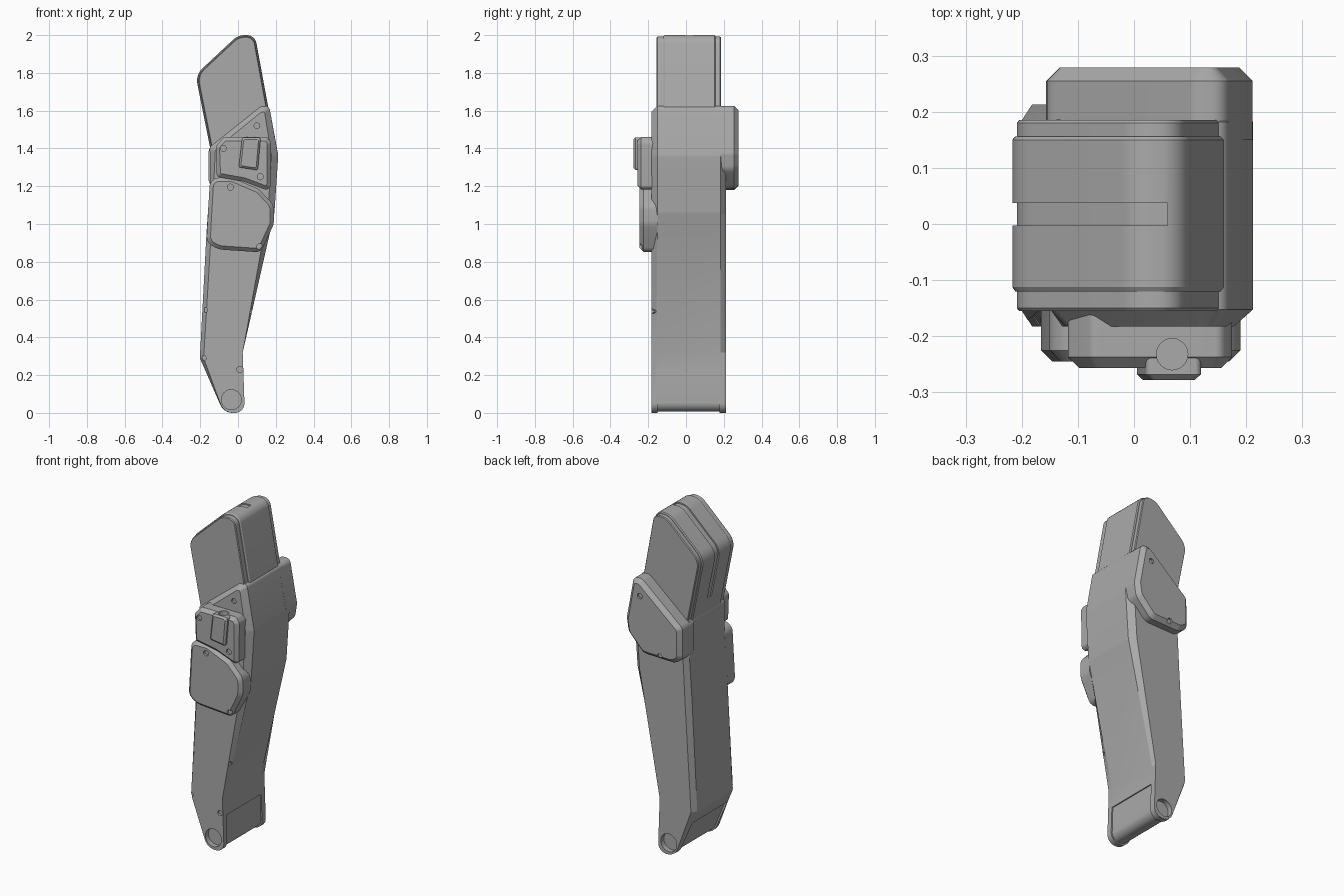
import bpy, bmesh, math
from mathutils import Vector, Matrix

if "Cube" in bpy.data.objects:
    bpy.data.objects.remove(bpy.data.objects["Cube"], do_unlink=True)

grey = bpy.data.materials.new("mid grey")
grey.use_nodes = True
grey.diffuse_color = (0.4, 0.4, 0.4, 1)
grey.node_tree.nodes["Principled BSDF"].inputs["Base Color"].default_value = (0.4, 0.4, 0.4, 1)


def rounded(corners, steps=6):
    """Corners (x, z, radius), counter-clockwise, to a rounded outline."""
    out = []
    n = len(corners)
    for i, (x, z, r) in enumerate(corners):
        p = Vector((x, z))
        a, b = Vector(corners[i - 1][:2]) - p, Vector(corners[(i + 1) % n][:2]) - p
        if r <= 0:
            out.append(p)
            continue
        half = a.angle(b) / 2
        t = min(r / math.tan(half), 0.47 * a.length, 0.47 * b.length)
        start, end = p + a.normalized() * t, p + b.normalized() * t
        centre = p + (a.normalized() + b.normalized()).normalized() * t / math.cos(half)
        rad = (start - centre).length
        for k in range(steps + 1):
            d = (start - centre).lerp(end - centre, k / steps)
            out.append(centre + d.normalized() * rad)
    return out


def offset(corners, d):
    """Move every edge of the outline inward by d."""
    out = []
    n = len(corners)
    for i, (x, z, r) in enumerate(corners):
        p = Vector((x, z))
        e1 = (p - Vector(corners[i - 1][:2])).normalized()
        e2 = (Vector(corners[(i + 1) % n][:2]) - p).normalized()
        n1, n2 = Vector((-e1.y, e1.x)), Vector((-e2.y, e2.x))
        q = p + (n1 + n2) * d / (1 + n1.dot(n2))
        out.append((q.x, q.y, r and max(r - d, 0.01)))
    return out


def loft(name, rings):
    """Skin rounded outlines placed at successive y positions."""
    bm = bmesh.new()
    loops = [[bm.verts.new((p.x, y, p.y)) for p in rounded(c)] for y, c in rings]
    n = len(loops[0])
    for a, b in zip(loops, loops[1:]):
        for i in range(n):
            j = (i + 1) % n
            bm.faces.new((a[i], a[j], b[j], b[i]))
    bm.faces.new(loops[0])
    bm.faces.new(loops[-1][::-1])
    bmesh.ops.recalc_face_normals(bm, faces=bm.faces)
    return finish(name, bm)


def finish(name, bm):
    me = bpy.data.meshes.new(name)
    bm.to_mesh(me)
    bm.free()
    me.materials.append(grey)
    ob = bpy.data.objects.new(name, me)
    bpy.context.collection.objects.link(ob)
    return ob


def cut(ob, cutter):
    cutter.hide_render = True
    cutter.hide_set(True)
    cutter.display_type = 'WIRE'
    m = ob.modifiers.new("cut", 'BOOLEAN')
    m.object = cutter
    m.solver = 'EXACT'


def drill(ob, holes, depth=0.012):
    """Blind holes (x, y, z, radius) along y."""
    bm = bmesh.new()
    for x, y, z, r in holes:
        mat = Matrix.Translation((x, y, z)) @ Matrix.Rotation(math.pi / 2, 4, 'X')
        bmesh.ops.create_cone(bm, cap_ends=True, segments=24, radius1=r, radius2=r,
                              depth=2 * depth, matrix=mat)
    cut(ob, finish(ob.name + "_holes", bm))


# Upper limb: wide core with slightly smaller side shells
UPPER = [(0, 1.3, 0), (0.2, 1.4, 0), (0.09, 2.0, 0.07), (0.0, 2.0, 0.09),
         (-0.225, 1.79, 0.09), (-0.147, 1.4, 0)]
shell = offset(UPPER, 0.008)
core = loft("upper_core", [(-0.12, offset(UPPER, 0.005)), (-0.112, UPPER), (0.15, UPPER),
                           (0.156, offset(UPPER, 0.005))])
loft("upper_shell", [(-0.155, offset(UPPER, 0.012)), (-0.15, shell), (0.18, shell),
                     (0.185, offset(UPPER, 0.012))])

# Shallow slot running over the top and down the right side
top, shoulder = shell[3], shell[4]
slot = [(0.06, top[1], 0), (0.06, 2.1, 0), (-0.4, 2.1, 0), (-0.4, 1.5, 0),
        (-0.158, 1.5, 0), shoulder, top]
cut(core, loft("slot_cutter", [(-0.003, slot), (0.037, slot)]))

# Lower limb: corners (x, z, radius, chamfer shift in x, chamfer shift in z)
LOWER = [(-0.075, 0, 0.07, 0, 0), (0.036, 0, 0.06, 0, 0), (0.025, 0.32, 0, 0, 0),
         (0.193, 1.06, 0.08, -0.035, 0), (0.213, 1.36, 0.08, -0.035, 0),
         (0.165, 1.625, 0.03, -0.025, -0.03), (0.12, 1.625, 0.03, 0, -0.035),
         (-0.15, 1.41, 0.03, 0.03, -0.015), (-0.147, 1.24, 0.05, 0.02, 0),
         (-0.167, 0.95, 0.05, 0.025, 0), (-0.202, 0.29, 0.02, 0.02, 0)]
full = [c[:3] for c in LOWER]
face = [(x + dx, z + dz, r) for x, z, r, dx, dz in LOWER]
lower = loft("lower_limb", [(-0.183, face), (-0.152, full), (0.182, full), (0.213, face)])

# Recessed band wrapping the foot joint
inner = offset(full, 0.008)
band = [(-0.153, 0.21, 0), inner[0], inner[1], (0.022, 0.21, 0), (0.3, 0.21, 0),
        (0.3, -0.1, 0), (-0.4, -0.1, 0), (-0.4, 0.21, 0)]
cut(lower, loft("foot_band_cutter", [(-0.152, band), (0.178, band)]))
drill(lower, [(-0.035, -0.183, 0.07, 0.053), (-0.035, 0.213, 0.07, 0.053)], 0.03)
drill(lower, [(-0.175, -0.178, 0.545, 0.014), (0.06, -0.17, 0.54, 0.015),
              (-0.183, -0.183, 0.29, 0.014), (0.01, -0.183, 0.23, 0.016),
              (0.1, -0.183, 1.52, 0.015)])


def cover(name, corners, y0, y1, chamfer):
    s = math.copysign(chamfer, y1 - y0)
    return loft(name, [(y0, corners), (y1 - s, corners), (y1, offset(corners, chamfer))])


# Back cover
BACK = [(-0.1, 1.18, 0.05), (0.1, 1.185, 0.06), (0.2, 1.29, 0.06), (0.212, 1.37, 0.05),
        (0.165, 1.625, 0.04), (0.11, 1.625, 0.05), (-0.155, 1.4, 0.04), (-0.157, 1.21, 0.05)]
back = cover("back_cover", BACK, 0.15, 0.279, 0.024)
drill(back, [(0.11, 0.279, 1.53, 0.016), (-0.02, 0.279, 1.205, 0.016)])

# Knee cover on the front
KNEE = [(-0.1, 0.865, 0.1), (0.12, 0.85, 0.04), (0.19, 1.0, 0.09), (0.19, 1.1, 0.07),
        (0.11, 1.185, 0.06), (-0.03, 1.245, 0.08), (-0.148, 1.245, 0.05), (-0.168, 0.9, 0.07)]
knee = cover("knee_cover", KNEE, -0.15, -0.245, 0.02)
drill(knee, [(-0.04, -0.245, 1.195, 0.016), (0.115, -0.245, 0.88, 0.016)])

# Hip plate, with a port in its top edge
PLATE = [(-0.112, 1.25, 0.015), (0.03, 1.225, 0.04), (0.15, 1.18, 0.02), (0.172, 1.195, 0.02),
         (0.175, 1.43, 0.03), (0.155, 1.46, 0.02), (-0.075, 1.46, 0.02), (-0.118, 1.41, 0.02)]
plate = cover("hip_plate", PLATE, -0.15, -0.257, 0.02)
drill(plate, [(-0.078, -0.257, 1.4, 0.016), (0.118, -0.257, 1.25, 0.016)])

# Latch block on the plate
LATCH = [(0.004, 1.3, 0.01), (0.105, 1.285, 0.01), (0.12, 1.458, 0.01), (0.022, 1.458, 0.01)]
latch = cover("latch_block", LATCH, -0.22, -0.278, 0.01)
bm = bmesh.new()
bmesh.ops.create_cone(bm, cap_ends=True, segments=24, radius1=0.028, radius2=0.028, depth=0.06,
                      matrix=Matrix.Translation((0.068, -0.232, 1.458)))
port = finish("port_cutter", bm)
cut(plate, port)
cut(latch, port)

# Apply the cuts, then shade smooth with sharp edges kept
bpy.context.view_layer.update()
parts = [o for o in bpy.context.collection.objects
         if o.type == 'MESH' and not o.hide_render and grey.name in o.data.materials]
helpers = [m.object for o in parts for m in o.modifiers]
for ob in parts:
    bpy.ops.object.select_all(action='DESELECT')
    ob.select_set(True)
    bpy.context.view_layer.objects.active = ob
    for m in list(ob.modifiers):
        bpy.ops.object.modifier_apply(modifier=m.name)
    bpy.ops.object.shade_smooth_by_angle(angle=math.radians(28))
for h in set(helpers):
    bpy.data.objects.remove(h, do_unlink=True)
